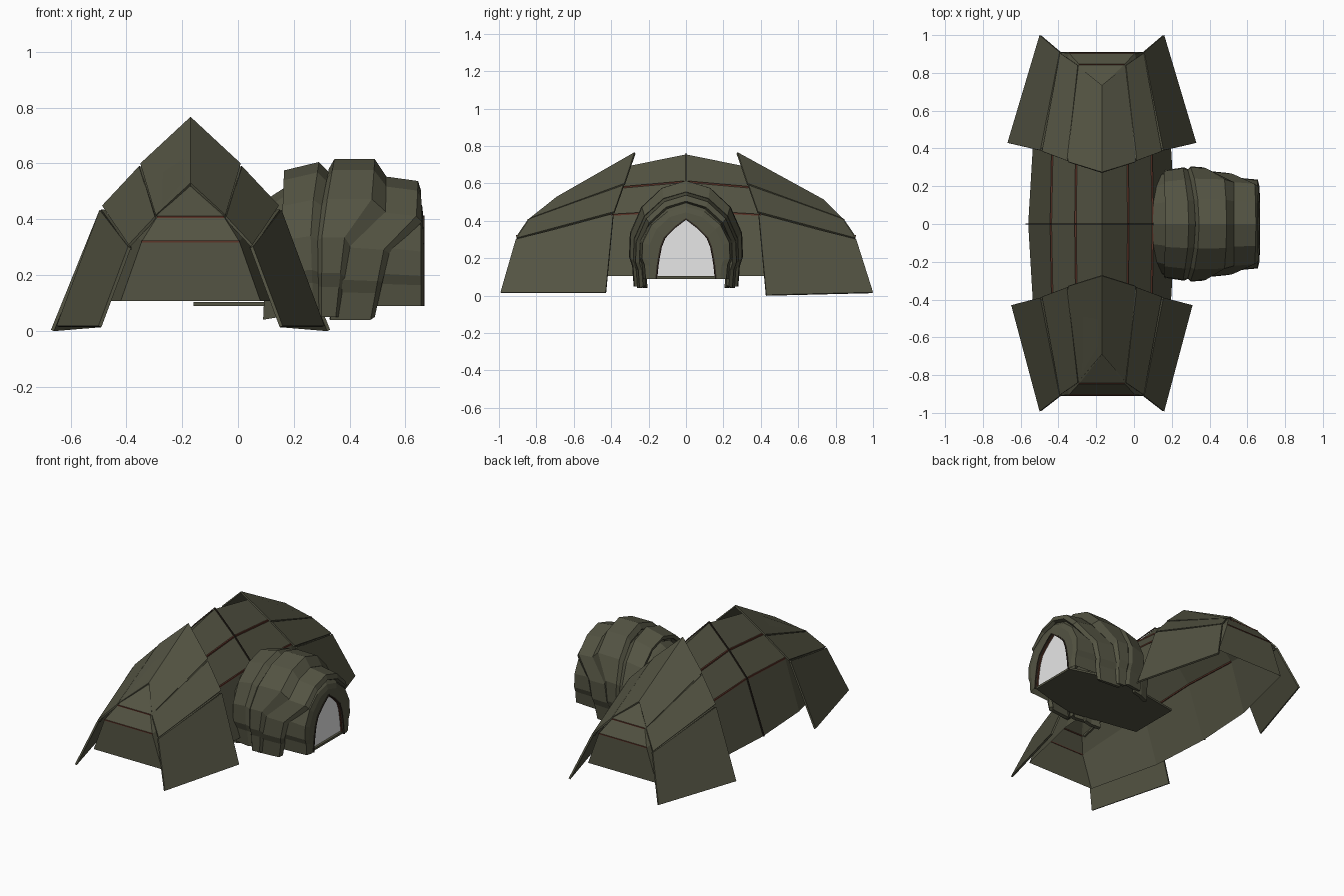
import bpy, bmesh
from mathutils import Vector as V

if "Cube" in bpy.data.objects:
    bpy.data.objects.remove(bpy.data.objects["Cube"])

CX = -0.17  # centre line of the main hall


def mat(name, rgb):
    m = bpy.data.materials.new(name)
    m.diffuse_color = (*rgb, 1)
    m.use_nodes = True
    m.node_tree.nodes["Principled BSDF"].inputs["Base Color"].default_value = m.diffuse_color
    return m


OLIVE = mat("olive plating", (0.087, 0.087, 0.055))
SEAM = mat("dark seam", (0.03, 0.022, 0.015))
RED = mat("rust red trim", (0.11, 0.035, 0.022))
PALE = mat("pale door", (0.8, 0.8, 0.8))


def finish(name, bm, m):
    me = bpy.data.meshes.new(name)
    bm.to_mesh(me)
    bm.free()
    ob = bpy.data.objects.new(name, me)
    bpy.context.collection.objects.link(ob)
    me.materials.append(m)
    return ob


def skin(name, rows, m, ref, t=0.0):
    """Loft rows of points, face away from ref, thicken inwards by t."""
    bm = bmesh.new()
    vs = [[bm.verts.new(p) for p in r] for r in rows]
    for a, b in zip(vs, vs[1:]):
        for i in range(len(a) - 1):
            bm.faces.new((a[i], a[i + 1], b[i + 1], b[i]))
    bm.normal_update()
    if sum(f.normal.dot(f.calc_center_median() - V(ref)) for f in bm.faces) < 0:
        bmesh.ops.reverse_faces(bm, faces=bm.faces[:])
    ob = finish(name, bm, m)
    if t:
        s = ob.modifiers.new("thickness", 'SOLIDIFY')
        s.thickness, s.offset = t, -1
    return ob


def bars(name, segs, w, m):
    """Square bars along the given segments."""
    bm = bmesh.new()
    for p, q in segs:
        p, q = V(p), V(q)
        d = q - p
        r = bmesh.ops.create_cube(bm, size=1)['verts']
        bmesh.ops.scale(bm, vec=(w, w, d.length), verts=r)
        bmesh.ops.rotate(bm, matrix=d.to_track_quat('Z', 'Y').to_matrix(), verts=r)
        bmesh.ops.translate(bm, vec=(p + q) / 2, verts=r)
    return finish(name, bm, m)


def full(half):
    """Mirror a half section (ridge first) of (dx, y, z) about the hall centre."""
    return [(CX - x, y, z) for x, y, z in half[:0:-1]] + [(CX + x, y, z) for x, y, z in half]


# main hall: faceted roof lofted along y
HALL = (CX, 0, 0)
mid = [(0, 0, .755), (.14, 0, .61), (.27, 0, .455), (.39, 0, .105)]
side = [(0, .42, .67), (.135, .42, .572), (.262, .42, .43), (.365, .42, .105)]
end = [(0, .735, .50), (.12, .845, .408), (.175, .905, .32), (.25, .91, .108)]
front_end = [(0, .695, .515)] + end[1:]


def flip(h):
    return [(x, -y, z) for x, y, z in h]


rows = [full(h) for h in (flip(front_end), flip(side), mid, side, end)]
skin("hall_body", rows, OLIVE, HALL)

# long red seams on the hall roof, and a thin rib across the middle
bars("hall_long_seams", [(a[i], b[i]) for a, b in zip(rows[1:3], rows[2:4]) for i in (1, 2, 4, 5)],
     .009, RED)
ribp = full([(x * 1.03, y, z + .006) for x, y, z in mid])
bars("hall_rib", list(zip(ribp, ribp[1:])), .007, SEAM)

# end walls and armoured hoods
for s, label, wide, z0, ytip, e, yr, zr in ((-1, "front", .48, .018, .992, front_end, .69, .53),
                                            (1, "back", .50, .004, 1.0, end, .735, .515)):
    e = [(x, y * s, z) for x, y, z in e]
    pair = [[(CX - max(x, .001), y, z), (CX + max(x, .001), y, z)] for x, y, z in e]
    skin(label + "_end_wall", pair, OLIVE, HALL)
    bars(label + "_end_stripes", [pair[1], pair[2]], .006, RED)
    # ridge plate, shared by both sides
    top_in = full([(0, .275 * s, .767), (.18, .33 * s, .60)])
    top_out = full([(0, yr * s, zr), (.125, .835 * s, .415)])
    skin(label + "_hood_ridge", [top_in, top_out], OLIVE, HALL, .01)
    for k, hand in ((-1, "left"), (1, "right")):
        def q(x, y, z):
            return (CX + k * x, y * s, z)
        skin(f"{label}_hood_shoulder_{hand}",
             [[q(.183, .335, .592), q(.317, .385, .449)],
              [q(.128, .84, .410), q(.222, .905, .309)]], OLIVE, HALL, .01)
        skin(f"{label}_hood_skirt_{hand}",
             [[q(.326, .39, .434), q(wide, .43, z0)],
              [q(.224, .91, .302), q(.33, ytip, .018)]], OLIVE, HALL, .012)
        bars(f"{label}_hood_gaps_{hand}",
             [(q(.178, .345, .583), q(.124, .83, .402)),
              (q(.315, .40, .43), q(.218, .895, .295))], .012, OLIVE)

# entrance tunnel: overlapping arched plates along x
ARCH = [(.28, .04), (.288, .15), (.305, .2), (.30, .33), (.24, .47), (.13, .575), (0, .615)]


def arch(xs, w, top, bot):
    """Arch section; xs holds x at the foot, middle, shoulder and crown."""
    h = []
    knots = [0, .5, .75, 1]
    for y, z in ARCH:
        u = (z - .04) / .575
        i = 0 if u < .5 else 1 if u < .75 else 2
        f = (u - knots[i]) / (knots[i + 1] - knots[i])
        h.append((xs[i] + (xs[i + 1] - xs[i]) * f, y * w / .305, bot + (top - bot) * u))
    return h + [(x, -y, z) for x, y, z in h[-2::-1]]


TUN = (.38, 0, .2)
plates = {
    "tunnel_inner_plate": [((.09, .10, .105, .10), .25, .47, .04), ((.15, .155, .16, .17), .27, .515, .05),
                           ((.2, .2, .2, .2), .27, .53, .06)],
    "tunnel_second_plate": [((.17, .16, .16, .165), .285, .575, .07), ((.27, .26, .27, .29), .30, .605, .07),
                            ((.30, .295, .31, .33), .285, .565, .07)],
    "tunnel_third_plate": [((.29, .285, .30, .325), .29, .58, .06), ((.30, .30, .32, .345), .305, .615, .05),
                           ((.35, .38, .48, .49), .30, .615, .05), ((.36, .40, .53, .53), .282, .555, .05)],
    "tunnel_outer_plate": [((.33, .37, .50, .50), .285, .557, .04), ((.475, .52, .64, .645), .27, .537, .04),
                           ((.49, .54, .66, .655), .25, .505, .05)],
}
for name, st in plates.items():
    skin(name, [arch(*a) for a in st], OLIVE, TUN, .025)

# doorway collar with pointed opening
DOOR = [(.16, .09), (.153, .16), (.145, .21), (.135, .26), (.115, .31), (.06, .365), (0, .41)]


def opening(x, k=1.0):
    return [(x, y * k, z) for y, z in DOOR] + [(x, -y * k, z) for y, z in DOOR[-2::-1]]


door = opening(.664)
skin("doorway_collar", [arch((.47, .52, .62, .62), .25, .505, .09), arch((.655, .655, .655, .65), .235, .475, .09),
                        arch((.664, .664, .664, .66), .2, .445, .09), door, opening(.635)], OLIVE, TUN)
bars("door_frame", list(zip(door, door[1:])), .008, SEAM)
inner = opening(.65, .985)
bars("door_lining", list(zip(inner, inner[1:])), .008, RED)
bm = bmesh.new()
bm.faces.new([bm.verts.new(p) for p in opening(.64)])
bm.normal_update()
if bm.faces[:][0].normal.x < 0:
    bmesh.ops.reverse_faces(bm, faces=bm.faces[:])
finish("door", bm, PALE)

# entrance floor plate
skin("entrance_floor", [[(-.16, -.17, .09), (-.16, .17, .09)], [(.30, -.25, .09), (.30, .25, .09)],
                        [(.48, -.21, .09), (.48, .21, .09)], [(.655, -.16, .09), (.655, .16, .09)]],
     OLIVE, (.3, 0, 1), .014)
